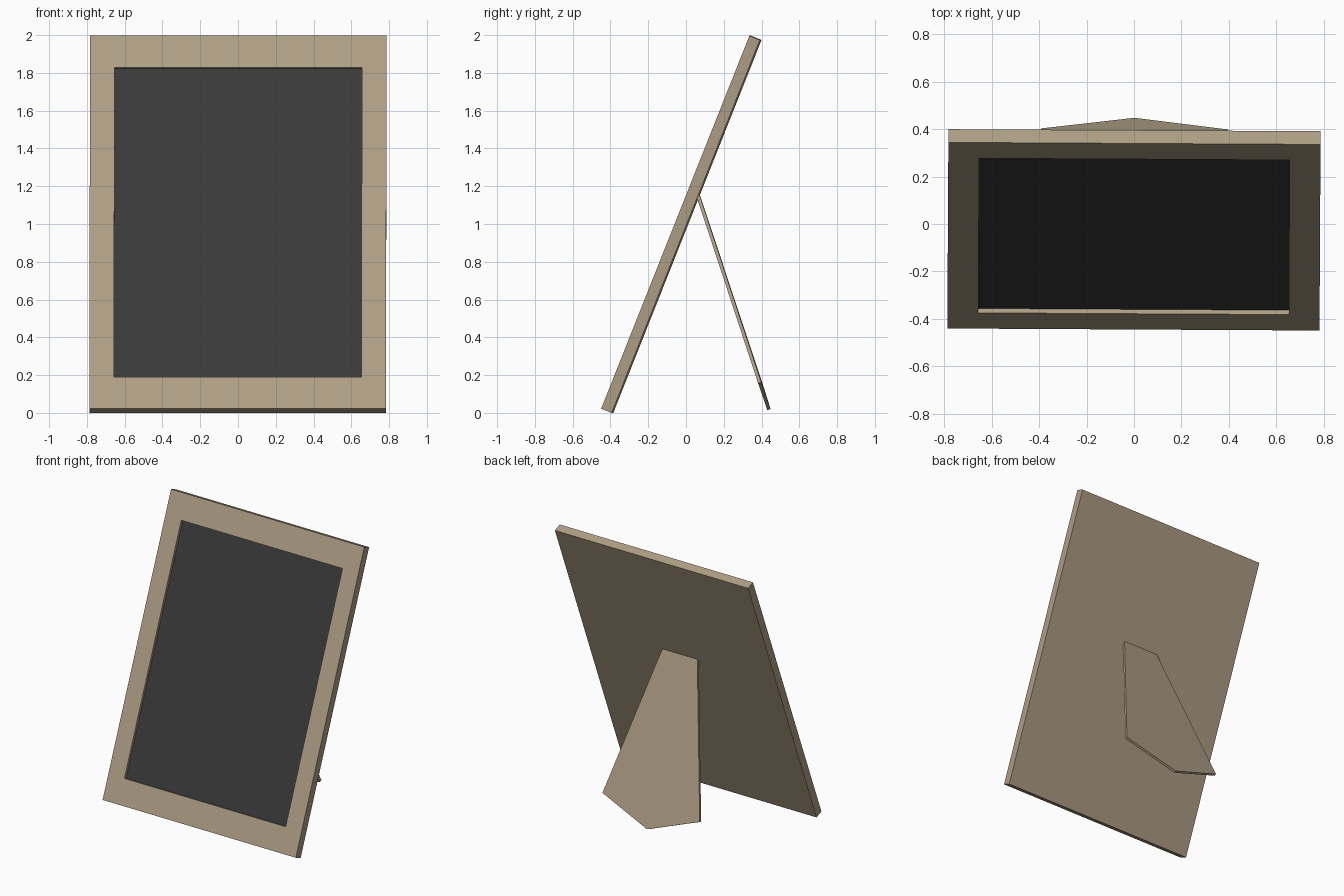
import bpy, bmesh, math
from mathutils import Matrix, Vector

if "Cube" in bpy.data.objects:
    bpy.data.objects.remove(bpy.data.objects["Cube"])

WIDTH, HEIGHT, DEPTH = 1.57, 2.125, 0.06      # outer frame
OPEN_W, OPEN_H, RECESS = 1.31, 1.765, 0.02    # picture opening
TILT = math.atan2(0.785, 1.975)
YAW = Matrix.Rotation(-0.0055, 4, 'Z')
# frame space: x across, y towards the back, z up along the leaning face
LEAN = YAW @ Matrix.Translation((0, -0.445, 0.022)) @ Matrix.Rotation(-TILT, 4, 'X')


def material(name, rgb):
    mat = bpy.data.materials.new(name)
    mat.diffuse_color = (*rgb, 1)
    mat.use_nodes = True
    mat.node_tree.nodes["Principled BSDF"].inputs["Base Color"].default_value = mat.diffuse_color
    return mat


def add_object(name, bm, matrix, mat):
    bm.transform(matrix)
    mesh = bpy.data.meshes.new(name)
    bm.to_mesh(mesh)
    bm.free()
    mesh.materials.append(mat)
    obj = bpy.data.objects.new(name, mesh)
    bpy.context.collection.objects.link(obj)
    return obj


wood = material("wood", (0.42, 0.34, 0.23))
dark = material("dark_panel", (0.042, 0.042, 0.042))

# Frame: a thin box whose front is inset and pushed in to form the opening
bm = bmesh.new()
bmesh.ops.create_cube(bm, size=1, matrix=Matrix.Translation((0, DEPTH / 2, HEIGHT / 2))
                      @ Matrix.Diagonal((WIDTH, DEPTH, HEIGHT, 1)))
bm.normal_update()
front = min(bm.faces, key=lambda f: f.calc_center_median().y)
bmesh.ops.inset_region(bm, faces=[front], thickness=0.1)
for v in front.verts:
    v.co.x = math.copysign(OPEN_W / 2, v.co.x)
    v.co.z = HEIGHT / 2 + math.copysign(OPEN_H / 2, v.co.z - HEIGHT / 2)
floor = bmesh.ops.extrude_discrete_faces(bm, faces=[front])["faces"][0]
for v in floor.verts:
    v.co.y = RECESS
panel_corners = [v.co.copy() for v in floor.verts]
bmesh.ops.delete(bm, geom=[floor], context='FACES_ONLY')
add_object("frame", bm, LEAN, wood)

# Picture panel closing the bottom of the recess
bm = bmesh.new()
bm.faces.new([bm.verts.new(c) for c in panel_corners])
add_object("picture_panel", bm, LEAN, dark)

# Easel stand: tapered board with a pointed foot, hinged on the frame's back
top, tip = Vector((0, 0.068, 1.168)), Vector((0, 0.448, 0.02))
down = (tip - top).normalized()
length = (tip - top).length
across = Vector((1, 0, 0))
outward = down.cross(across)
if outward.y < 0:
    outward = -outward
half = [(0.14, 0), (0.395, length - 0.15)]
outline = half + [(0, length)] + [(-x, d) for x, d in reversed(half)]
bm = bmesh.new()
board = bm.faces.new([bm.verts.new(top + across * x + down * d) for x, d in outline])
moved = bmesh.ops.extrude_face_region(bm, geom=[board], use_keep_orig=True)["geom"]
bmesh.ops.translate(bm, vec=outward * -0.018,
                    verts=[g for g in moved if isinstance(g, bmesh.types.BMVert)])
bmesh.ops.recalc_face_normals(bm, faces=bm.faces)
add_object("easel_stand", bm, YAW, wood)
